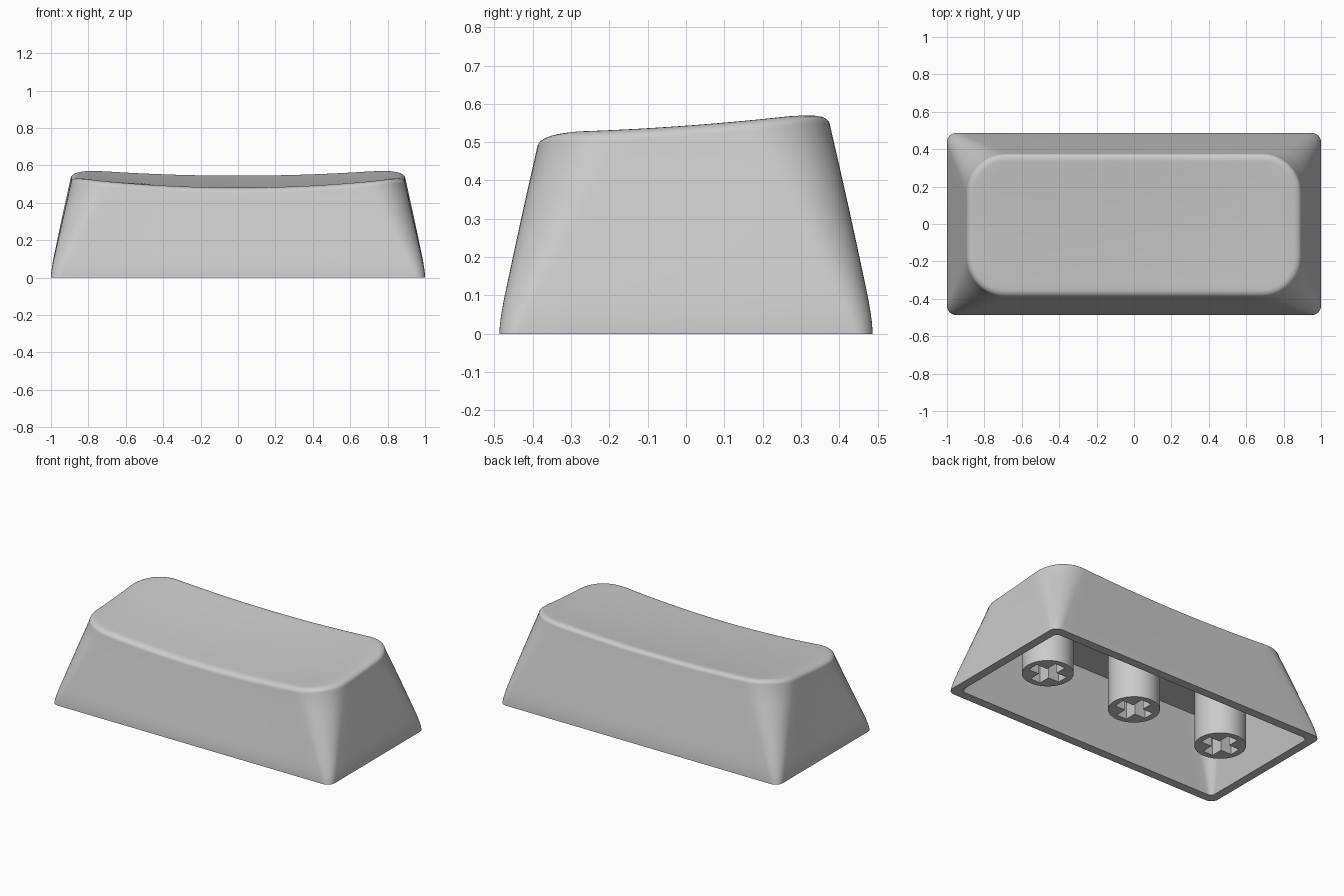
import bpy, bmesh, math
from mathutils import Vector

if "Cube" in bpy.data.objects:
    bpy.data.objects.remove(bpy.data.objects["Cube"], do_unlink=True)

plastic = bpy.data.materials.new("grey plastic")
plastic.use_nodes = True
GREY = (0.6, 0.6, 0.6, 1)
plastic.diffuse_color = GREY
plastic.node_tree.nodes["Principled BSDF"].inputs["Base Color"].default_value = GREY


def finish(bm, name):
    """Turn a bmesh into a smooth shaded object."""
    bmesh.ops.recalc_face_normals(bm, faces=bm.faces)
    mesh = bpy.data.meshes.new(name)
    bm.to_mesh(mesh)
    bm.free()
    mesh.materials.append(plastic)
    obj = bpy.data.objects.new(name, mesh)
    bpy.context.collection.objects.link(obj)
    bpy.ops.object.select_all(action='DESELECT')
    obj.select_set(True)
    bpy.context.view_layer.objects.active = obj
    bpy.ops.object.shade_smooth_by_angle(angle=math.radians(35))
    return obj


def outline(half_x, front, back, radius, arc=10, long_cuts=24, short_cuts=8):
    """Rounded rectangle as a list of (x, y), anticlockwise."""
    corners = [(1, back, 1, 0), (-1, back, 1, 1), (-1, front, -1, 2), (1, front, -1, 3)]
    arcs = []
    for sx, y, sy, quarter in corners:
        cx, cy = sx * (half_x - radius), y - sy * radius
        angles = [(quarter + i / arc) * math.pi / 2 for i in range(arc + 1)]
        arcs.append([Vector((cx + radius * math.cos(a), cy + radius * math.sin(a))) for a in angles])
    points = []
    for i, part in enumerate(arcs):
        cuts = short_cuts if i % 2 else long_cuts
        following = arcs[(i + 1) % 4][0]
        points += part
        points += [part[-1].lerp(following, k / cuts) for k in range(1, cuts)]
    return points


def dish(x, y):
    """Height of the scooped top surface."""
    rim = 0.543 + 0.073 * y + 0.07 * y * y
    return rim - (0.038 - 0.02 * y) * max(0, 1 - (x / 0.82) ** 2)


CEILING = 0.43
FILLET_IN, FILLET_UP = 0.04, 0.028
rings = []

# Inner ceiling and inner walls
ceiling = outline(0.85, -0.345, 0.345, 0.13)
for s in (0, 0.5, 1):
    rings.append([(p.x * s, p.y * s, CEILING) for p in ceiling])
rings.append([(p.x, p.y, 0) for p in outline(0.945, -0.43, 0.43, 0.03)])

# Outer walls, flaring out and turning upright near the rim
for u, inset in ((0, 0), (0.05, 0.015), (0.1, 0.05), (0.15, 0.093), (0.2, 0.143),
                 (0.4, 0.357), (0.6, 0.571), (0.8, 0.786), (1, 1)):
    wall = outline(1 - 0.105 * inset, -0.487 + 0.098 * inset, 0.487 - 0.111 * inset, 0.05 + 0.16 * u)
    rings.append([(p.x, p.y, u * (dish(p.x, p.y) - FILLET_UP)) for p in wall])

# Rounded top edge
for step in range(1, 7):
    a = step / 6 * math.pi / 2
    d = FILLET_IN * (1 - math.cos(a))
    edge = outline(0.895 - d, -0.389 + d, 0.376 - d, 0.21 - d)
    rings.append([(p.x, p.y, dish(p.x, p.y) - FILLET_UP * (1 - math.sin(a))) for p in edge])

# Scooped top
for s in range(11, -1, -1):
    rings.append([(p.x * s / 12, p.y * s / 12, dish(p.x * s / 12, p.y * s / 12)) for p in edge])

bm = bmesh.new()
loops = [[bm.verts.new(co) for co in ring] for ring in rings]
for low, high in zip(loops, loops[1:]):
    for i in range(len(low)):
        j = (i + 1) % len(low)
        bm.faces.new((low[i], low[j], high[j], high[i]))
bmesh.ops.remove_doubles(bm, verts=bm.verts, dist=1e-5)
finish(bm, "keycap_shell")


def make_stem(name, x, radius=0.15, bottom=0.036, top=0.45, depth=0.25, arm=0.112, half=0.036):
    """Round post with a cross shaped socket in its lower end."""
    bm = bmesh.new()
    circle = [(radius * math.cos(k * math.tau / 48), radius * math.sin(k * math.tau / 48))
              for k in range(48)]
    cross = []
    for k in range(4):
        c, s = round(math.cos(k * math.pi / 2)), round(math.sin(k * math.pi / 2))
        for px, py in ((arm, -half), (arm, half), (half, half)):
            cross.append((px * c - py * s, px * s + py * c))
    end_edges = []
    for points, height in ((circle, top), (cross, bottom + depth)):
        low = [bm.verts.new((px + x, py, bottom)) for px, py in points]
        high = [bm.verts.new((px + x, py, height)) for px, py in points]
        for i in range(len(points)):
            j = (i + 1) % len(points)
            bm.faces.new((low[i], low[j], high[j], high[i]))
            end_edges.append(bm.edges.get((low[i], low[j])))
        bm.faces.new(high)
    bmesh.ops.triangle_fill(bm, edges=end_edges, use_beauty=True, normal=(0, 0, -1))
    finish(bm, name)


# Three mounting stems
for name, x in (("right_stem", -0.65), ("middle_stem", 0), ("left_stem", 0.65)):
    make_stem(name, x)
